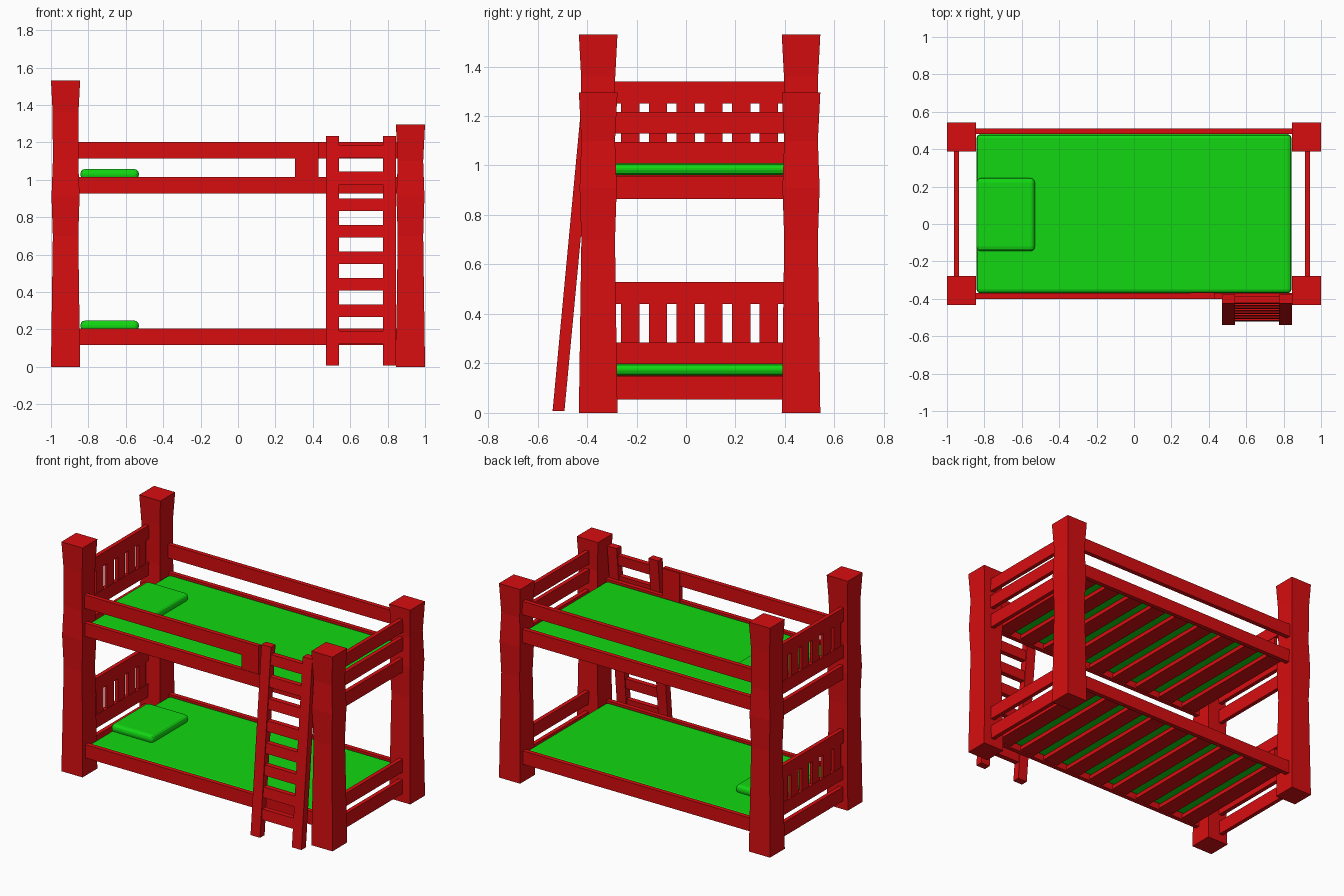
import bpy, bmesh
from mathutils import Vector

old = bpy.data.objects.get("Cube")
if old:
    bpy.data.objects.remove(old, do_unlink=True)


def material(name, rgb):
    m = bpy.data.materials.new(name)
    m.use_nodes = True
    m.diffuse_color = (*rgb, 1)
    m.node_tree.nodes["Principled BSDF"].inputs["Base Color"].default_value = (*rgb, 1)
    return m


RED = material("red paint", (0.68, 0.004, 0.005))
GREEN = material("green fabric", (0.006, 0.68, 0.006))


def finish(name, bm, mat):
    bmesh.ops.recalc_face_normals(bm, faces=bm.faces)
    mesh = bpy.data.meshes.new(name)
    bm.to_mesh(mesh)
    bm.free()
    mesh.materials.append(mat)
    ob = bpy.data.objects.new(name, mesh)
    bpy.context.collection.objects.link(ob)
    return ob


def box(name, x, y, z, mat=RED, bevel=0, segments=2):
    """Box from (low, high) ranges on each axis."""
    bm = bmesh.new()
    bmesh.ops.create_cube(bm, size=1)
    for v in bm.verts:
        v.co = Vector([(a + b) / 2 + c * (b - a) for c, (a, b) in zip(v.co, (x, y, z))])
    ob = finish(name, bm, mat)
    if bevel:
        mod = ob.modifiers.new("soft edges", "BEVEL")
        mod.width = bevel
        mod.segments = segments
    return ob


def post(name, x, y, rings):
    """Square post lofted through (height, half width) rings."""
    bm = bmesh.new()
    loops = [[bm.verts.new((x + sx * w, y + sy * w, z))
              for sx, sy in ((-1, -1), (1, -1), (1, 1), (-1, 1))] for z, w in rings]
    for a, b in zip(loops, loops[1:]):
        for i in range(4):
            j = (i + 1) % 4
            bm.faces.new((a[i], a[j], b[j], b[i]))
    bm.faces.new(loops[0])
    bm.faces.new(loops[-1])
    finish(name, bm, RED)


# Corner posts, taller at the head end
lower = [(0, 0.078), (0.7, 0.068), (0.91, 0.075), (1.1, 0.068)]
head_rings = lower + [(1.36, 0.069), (1.53, 0.078)]
foot_rings = lower + [(1.295, 0.078)]
for side, y in (("front", -0.355), ("back", 0.465)):
    post(side + "_head_post", -0.922, y, head_rings)
    post(side + "_foot_post", 0.922, y, foot_rings)

RAIL_X = (-0.9, 0.9)
FRONT_Y, BACK_Y = (-0.4, -0.37), (0.48, 0.51)
END_Y = (-0.33, 0.44)
HEAD_X, FOOT_X = (-0.963, -0.936), (0.914, 0.941)

# Two bunks, each with rails, ends, slats and bedding
for bunk, base in (("lower", 0), ("upper", 0.81)):
    for side, y in (("front", FRONT_Y), ("back", BACK_Y)):
        box(f"{bunk}_{side}_rail", RAIL_X, y, (base + 0.117, base + 0.206))
    for end, x in (("head", HEAD_X), ("foot", FOOT_X)):
        box(f"{bunk}_{end}_bottom_board", x, END_Y, (base + 0.055, base + 0.148))
        box(f"{bunk}_{end}_middle_board", x, END_Y, (base + 0.198, base + 0.285))
    box(f"{bunk}_headboard_top", HEAD_X, END_Y, (base + 0.44, base + 0.53))
    for i in range(6):
        c = -0.225 + i * 0.112
        box(f"{bunk}_headboard_slat", (-0.96, -0.939), (c - 0.037, c + 0.037),
            (base + 0.27, base + 0.45))
    for i in range(9):
        c = -0.76 + i * 0.19
        box(f"{bunk}_bed_slat", (c - 0.055, c + 0.055), (-0.38, 0.49),
            (base + 0.125, base + 0.152))
    box(f"{bunk}_mattress", (-0.842, 0.842), (-0.37, 0.48),
        (base + 0.152, base + 0.2), GREEN, 0.02)
    box(f"{bunk}_pillow", (-0.842, -0.53), (-0.145, 0.245),
        (base + 0.19, base + 0.247), GREEN, 0.024, 3)

# Upper guard rails with a short upright beside the ladder opening
GUARD_Z = (1.113, 1.203)
box("back_guard_rail", RAIL_X, BACK_Y, GUARD_Z)
box("front_guard_rail", (-0.9, 0.43), FRONT_Y, GUARD_Z)
box("guard_upright", (0.305, 0.43), (-0.397, -0.367), (0.96, 1.2))
box("foot_guard_board", FOOT_X, END_Y, (1.13, 1.217))


# Leaning ladder
def lean(ob, foot=-0.516, slope=0.094):
    for v in ob.data.vertices:
        v.co.y += foot + slope * v.co.z


for side, x in (("right", (0.47, 0.54)), ("left", (0.775, 0.845))):
    lean(box(f"ladder_{side}_rail", x, (-0.024, 0.024), (0.008, 1.235)))
for i in range(8):
    c = 0.157 + i * 0.142
    lean(box("ladder_rung", (0.53, 0.785), (-0.017, 0.017), (c - 0.034, c + 0.034)))
